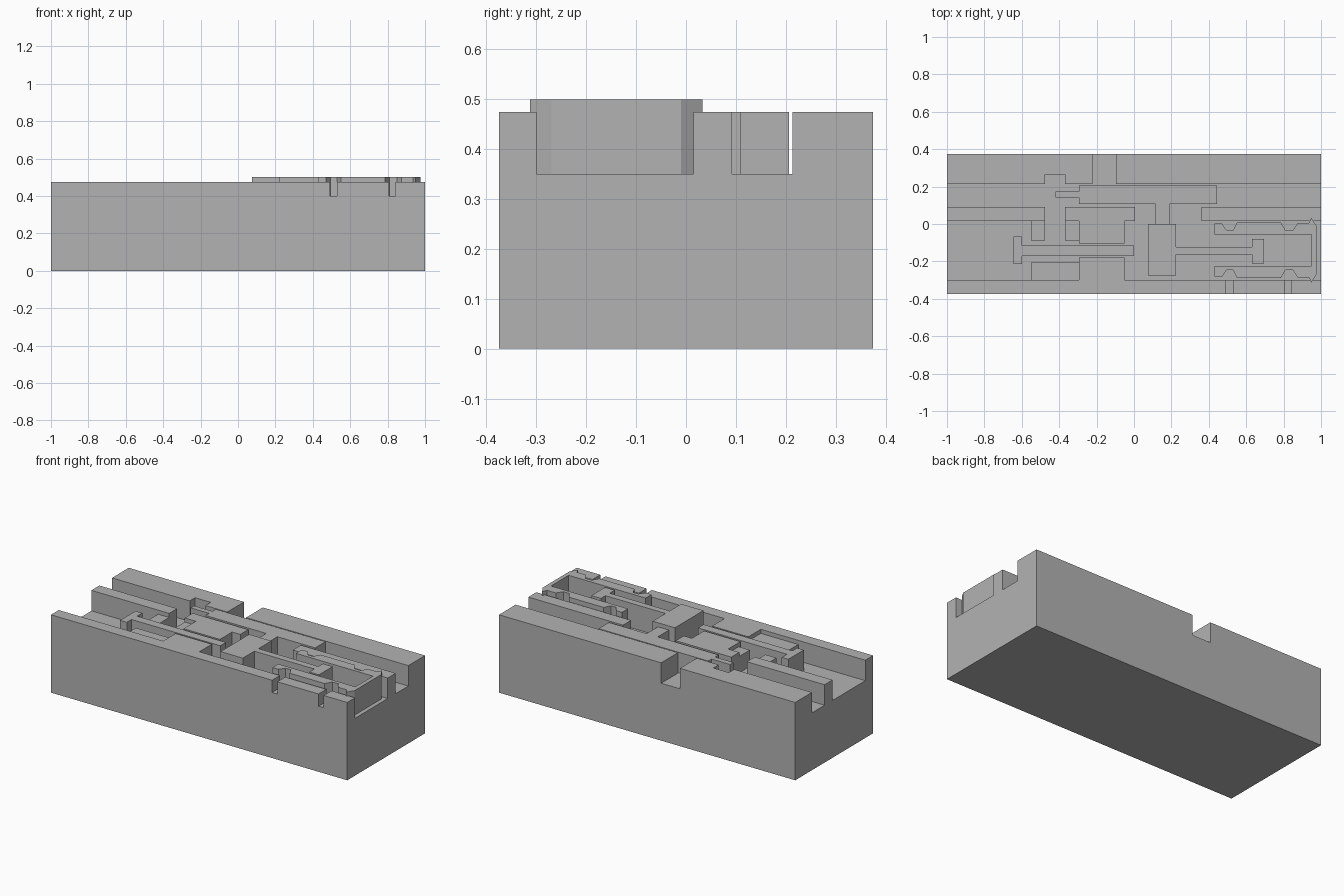
import bpy
import bmesh

if "Cube" in bpy.data.objects:
    bpy.data.objects.remove(bpy.data.objects["Cube"])

FLOOR, DECK, TALL = 0.35, 0.475, 0.5

grey = bpy.data.materials.new("plain_grey")
grey.use_nodes = True
grey.diffuse_color = (0.45, 0.45, 0.45, 1)
grey.node_tree.nodes["Principled BSDF"].inputs["Base Color"].default_value = (0.45, 0.45, 0.45, 1)


def prism(name, outline, z0, z1):
    """Extrude a flat outline from z0 to z1."""
    bm = bmesh.new()
    face = bm.faces.new([bm.verts.new((x, y, z0)) for x, y in outline])
    top = bmesh.ops.extrude_face_region(bm, geom=[face])["geom"]
    bmesh.ops.translate(bm, vec=(0, 0, z1 - z0),
                        verts=[g for g in top if isinstance(g, bmesh.types.BMVert)])
    bmesh.ops.recalc_face_normals(bm, faces=bm.faces)
    mesh = bpy.data.meshes.new(name)
    bm.to_mesh(mesh)
    bm.free()
    mesh.materials.append(grey)
    obj = bpy.data.objects.new(name, mesh)
    bpy.context.collection.objects.link(obj)
    return obj


def box(name, x0, x1, y0, y1, z0, z1):
    return prism(name, [(x0, y0), (x1, y0), (x1, y1), (x0, y1)], z0, z1)


def cut(target, cutter):
    """Subtract the cutter and remove it."""
    mod = target.modifiers.new("cut", 'BOOLEAN')
    mod.operation = 'DIFFERENCE'
    mod.solver = 'EXACT'
    mod.object = cutter
    bpy.context.view_layer.update()
    graph = bpy.context.evaluated_depsgraph_get()
    mesh = bpy.data.meshes.new_from_object(target.evaluated_get(graph))
    target.modifiers.clear()
    target.data = mesh
    bpy.data.objects.remove(cutter)


# Base block with its long channel; the islands are left standing
body = box("base_block", -1, 1, -0.375, 0.375, 0, DECK)
channel = box("channel_cutter", -1.1, 1.1, -0.30, 0.214, FLOOR, 0.6)
islands = [
    [(-1.2, 0.015), (-0.475, 0.015), (-0.475, 0.092), (-1.2, 0.092)],
    [(0.36, 0.015), (1.2, 0.015), (1.2, 0.092), (0.36, 0.092)],
    [(-0.37, 0.015), (-0.295, 0.015), (-0.295, -0.103), (-0.05, -0.103),
     (-0.05, 0.015), (0.005, 0.015), (0.005, 0.092), (-0.37, 0.092)],
    [(-0.295, -0.35), (-0.05, -0.35), (-0.05, -0.18), (-0.295, -0.18)],
]
for outline in islands:
    cut(channel, prism("island", outline, 0.3, 0.7))
cut(body, channel)

# Notches in the back and front rails
cut(body, box("back_notch", -0.222, -0.095, 0.2, 0.4, FLOOR, 0.6))
cut(body, box("back_pocket", -0.475, -0.37, 0.2, 0.265, FLOOR, 0.6))
for x in (0.493, 0.806):
    cut(body, box("front_notch", x, x + 0.035, -0.4, -0.29, 0.40, 0.6))

# Lower stop pads beside the plunger
box("stop_pad_left", -0.55, -0.475, -0.087, 0.015, FLOOR, 0.45)
box("stop_pad_right", -0.37, -0.295, -0.087, 0.015, FLOOR, 0.45)
box("stop_pad_front", -0.548, -0.295, -0.30, -0.202, FLOOR, 0.45)

# Plunger with a cross head
prism("plunger", [(-0.645, -0.215), (-0.60, -0.215), (-0.60, -0.17), (0, -0.17),
                  (0, -0.116), (-0.60, -0.116), (-0.60, -0.066), (-0.645, -0.066)], FLOOR, DECK)

# Slider with a pin at one end and a stem towards the block
prism("slider", [(-0.42, 0.142), (-0.295, 0.142), (-0.295, 0.108), (0.115, 0.108),
                 (0.115, 0), (0.19, 0), (0.19, 0.108), (0.445, 0.108),
                 (0.445, 0.207), (-0.295, 0.207), (-0.295, 0.175), (-0.42, 0.175)], FLOOR, DECK)

# Hammer: square block, shaft and cross head
prism("hammer", [(0.075, -0.275), (0.225, -0.275), (0.225, -0.164), (0.63, -0.164),
                 (0.63, -0.212), (0.695, -0.212), (0.695, -0.08), (0.63, -0.08),
                 (0.63, -0.124), (0.225, -0.124), (0.225, 0), (0.075, 0)], FLOOR, TALL)

# U-shaped clip, symmetric about its own centre line
AXIS = -0.14
arm = [(0.95, -0.055), (0.43, -0.055), (0.43, 0.002), (0.47, 0.002), (0.495, -0.033),
       (0.53, -0.033), (0.55, 0.008), (0.785, 0.008), (0.81, -0.033), (0.85, -0.033),
       (0.875, 0.005), (0.935, 0.005), (0.948, 0.033), (0.975, -0.01)]
prism("clip", arm + [(x, 2 * AXIS - y) for x, y in reversed(arm)], FLOOR, TALL)
